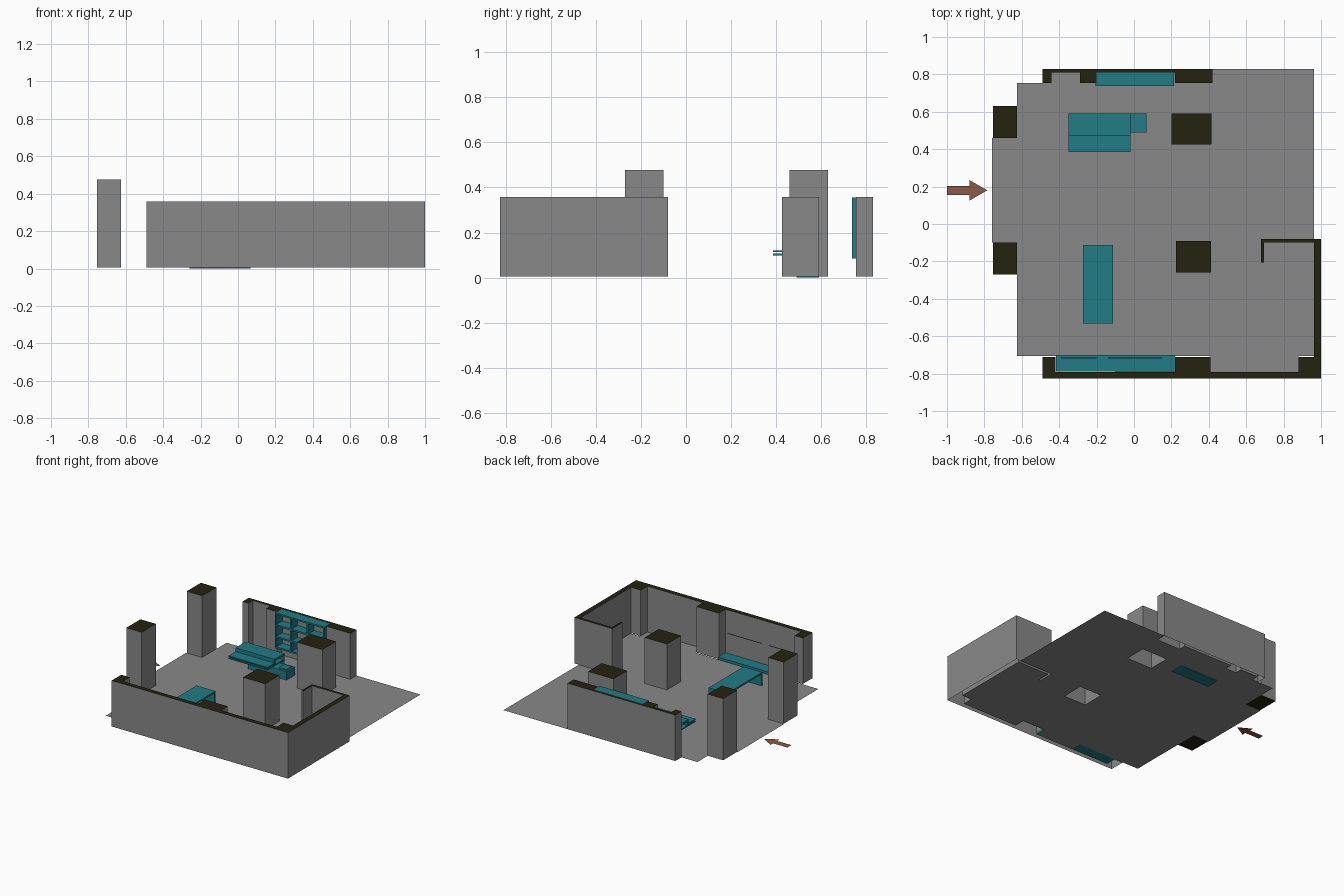
import bpy, bmesh

if "Cube" in bpy.data.objects:
    bpy.data.objects.remove(bpy.data.objects["Cube"], do_unlink=True)


def material(name, rgb):
    m = bpy.data.materials.new(name)
    m.use_nodes = True
    m.diffuse_color = (*rgb, 1)
    m.node_tree.nodes["Principled BSDF"].inputs["Base Color"].default_value = (*rgb, 1)
    return m


GREY = material("plain_grey", (0.25, 0.25, 0.25))
DARK = material("dark_olive", (0.017, 0.016, 0.005))
TEAL = material("teal", (0.015, 0.2, 0.235))
CLAY = material("clay_red", (0.26, 0.1, 0.066))
FLOOR = 0.006
WALL_TOP = 0.357


def finish(name, bm, mats):
    mesh = bpy.data.meshes.new(name)
    bm.to_mesh(mesh)
    bm.free()
    for m in mats:
        mesh.materials.append(m)
    obj = bpy.data.objects.new(name, mesh)
    bpy.context.collection.objects.link(obj)
    return obj


def inside(x, y, rects):
    return any(a < x < c and b < y < d for a, b, c, d in rects)


def footprint(rects, holes, z):
    """Flat faces covering the rects (x0, y0, x1, y1) minus the holes."""
    both = rects + holes
    xs = sorted({v for r in both for v in (r[0], r[2])})
    ys = sorted({v for r in both for v in (r[1], r[3])})
    bm = bmesh.new()
    for a, c in zip(xs, xs[1:]):
        for b, d in zip(ys, ys[1:]):
            mx, my = (a + c) / 2, (b + d) / 2
            if inside(mx, my, rects) and not inside(mx, my, holes):
                bm.faces.new([bm.verts.new((x, y, z)) for x, y in
                              ((a, b), (c, b), (c, d), (a, d))])
    bmesh.ops.remove_doubles(bm, verts=bm.verts, dist=0.0005)
    return bm


def tidy(bm):
    bmesh.ops.dissolve_limit(bm, angle_limit=0.01, verts=bm.verts, edges=bm.edges)


def walls(name, rects, top, closed=False):
    """Grey walls with dark caps, hollow underneath unless closed."""
    bm = footprint(rects, [], FLOOR)
    base = bm.faces[:]
    new = bmesh.ops.extrude_face_region(bm, geom=base, use_keep_orig=True)["geom"]
    bmesh.ops.translate(bm, vec=(0, 0, top - FLOOR),
                        verts=[g for g in new if isinstance(g, bmesh.types.BMVert)])
    bmesh.ops.recalc_face_normals(bm, faces=bm.faces)
    if not closed:
        low = [f for f in bm.faces if all(v.co.z < FLOOR + 0.01 for v in f.verts)]
        bmesh.ops.delete(bm, geom=low, context="FACES")
    tidy(bm)
    for f in bm.faces:
        f.material_index = int(abs(f.normal.z) > 0.5)
    return finish(name, bm, [GREY, DARK])


def boxes(name, parts, mat=TEAL):
    """One object of boxes given as (x0, x1, y0, y1, z0, z1)."""
    bm = bmesh.new()
    for x0, x1, y0, y1, z0, z1 in parts:
        for v in bmesh.ops.create_cube(bm, size=1)["verts"]:
            v.co = (x1 if v.co.x > 0 else x0, y1 if v.co.y > 0 else y0,
                    z1 if v.co.z > 0 else z0)
    return finish(name, bm, [mat])


# Walls and pillars
front = [(-.49, -.825, 1, -.79), (-.49, -.79, -.42, -.71), (.22, -.79, .41, -.71),
         (.88, -.79, 1, -.71), (.962, -.71, 1, -.08), (.68, -.1, .962, -.08),
         (.68, -.205, .695, -.1)]
back = [(-.49, .81, .42, .83), (-.49, .755, -.44, .81), (-.29, .755, -.2, .81),
        (.22, .755, .42, .81)]
inner = [(.2, .425, .415, .59), (.225, -.26, .412, -.09)]
walls("front_and_side_wall", front, WALL_TOP)
walls("back_wall", back, WALL_TOP)
walls("inner_pillars", inner, WALL_TOP)
walls("entrance_pillars", [(-.755, -.27, -.625, -.1), (-.755, .46, -.625, .63)],
      0.477, closed=True)

# Floor with openings under walls and pillars
slab = [(-.625, -.705, .962, .755), (-.76, -.1, -.625, .46), (-.1, -.79, .22, -.705),
        (.41, -.79, .88, -.705), (-.44, .755, .22, .81), (.42, .755, .962, .83)]
bm = footprint(slab, front + back + inner, FLOOR)
tidy(bm)
finish("floor", bm, [GREY])

# Wall bookcase with open compartments
L, R, T = -.205, .215, .012
case = [(L, R, .737, .812, z, z + T) for z in (.085, .165, .255, .344)]
case += [(x, x + T, .737, .812, .085, .355) for x in (L, L + .13, L + .27, R - T)]
boxes("bookcase", case)

# Reception desk: stepped counter, double writing shelf and low cabinet
boxes("desk_counter", [(-.35, -.02, .47, .59, .135, .15),
                       (-.35, -.02, .47, .482, .1, .135),
                       (-.26, -.02, .582, .59, .06, .135)])
boxes("desk_shelves", [(-.35, -.02, .385, .59, .098, .106),
                       (-.35, -.02, .385, .47, .114, .121)])
boxes("desk_cabinet", [(-.26, .067, .49, .59, 0, .07)])
boxes("cabinet_seat", [(-.01, .052, .508, .575, .07, .076)])

# Display table open along its long sides
boxes("display_table", [(-.272, -.112, -.533, -.112, .093, .105),
                        (-.272, -.112, -.533, -.521, FLOOR, .093),
                        (-.272, -.112, -.124, -.112, FLOOR, .093)])

# Low bench by the front wall and slim rails above it
boxes("wall_bench", [(-.418, .22, -.788, -.7, FLOOR, .026)])
boxes("wall_rails", [(-.39, -.2, -.718, -.714, .218, .222),
                     (-.14, .15, -.718, -.714, .218, .222)])

# Entrance arrow
bm = bmesh.new()
half = [(-1, .024), (-.88, .024), (-.88, .055)]
outline = half + [(-.785, 0)] + [(x, -y) for x, y in reversed(half)]
arrow = bm.faces.new([bm.verts.new((x, .18 + y, FLOOR)) for x, y in reversed(outline)])
finish("entrance_arrow", bm, [CLAY])
